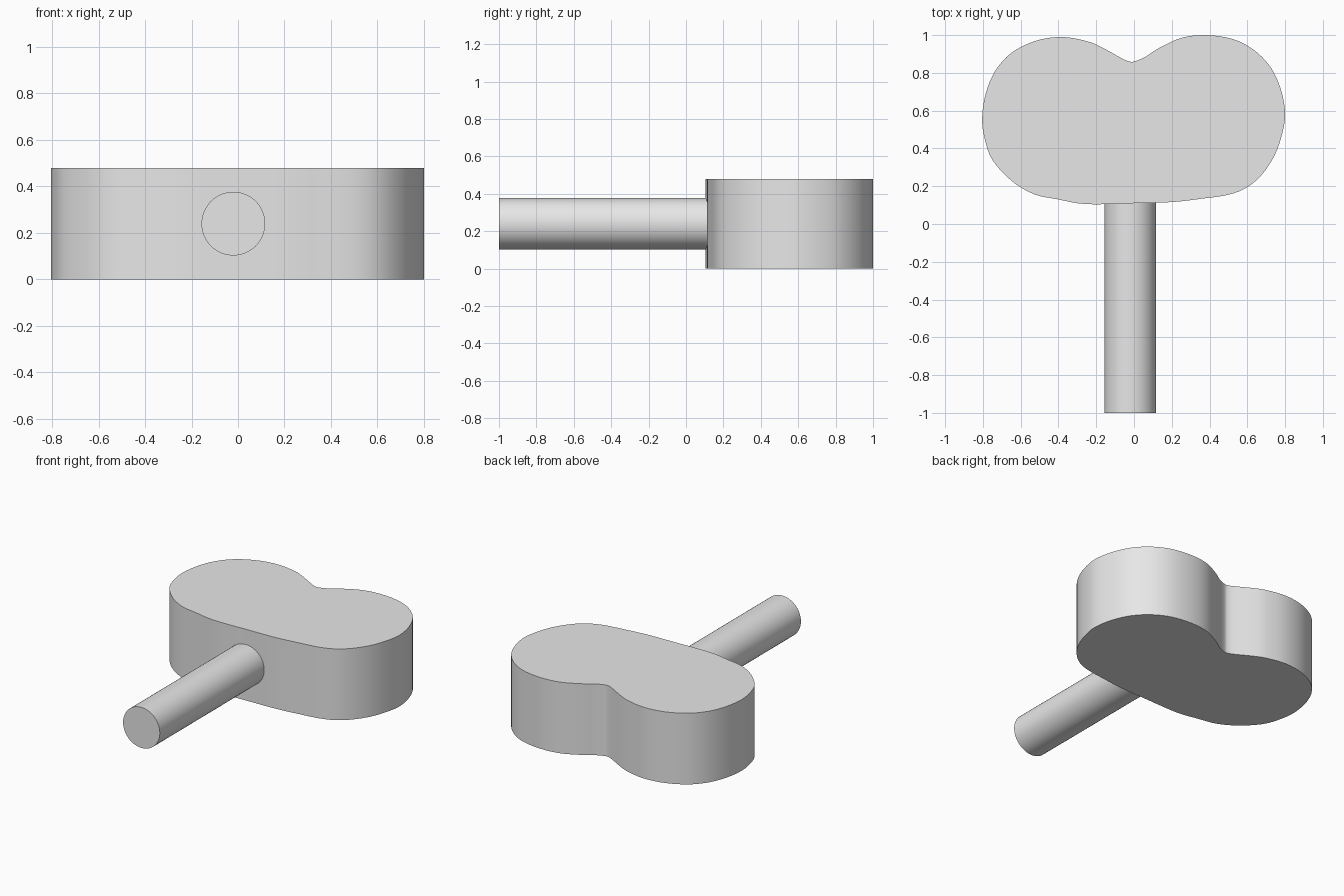
import bpy, bmesh, math
from mathutils import Vector, Matrix

cube = bpy.data.objects.get("Cube")
if cube:
    bpy.data.objects.remove(cube, do_unlink=True)

grey = bpy.data.materials.new("light_grey")
grey.use_nodes = True
grey.diffuse_color = (0.8, 0.8, 0.8, 1)
grey.node_tree.nodes["Principled BSDF"].inputs["Base Color"].default_value = grey.diffuse_color


def finish(name, bm):
    """Turn a bmesh into a smooth-shaded object with crisp rims."""
    bmesh.ops.recalc_face_normals(bm, faces=bm.faces)
    mesh = bpy.data.meshes.new(name)
    bm.to_mesh(mesh)
    bm.free()
    mesh.materials.append(grey)
    obj = bpy.data.objects.new(name, mesh)
    bpy.context.collection.objects.link(obj)
    bpy.ops.object.select_all(action='DESELECT')
    obj.select_set(True)
    bpy.context.view_layer.objects.active = obj
    bpy.ops.object.shade_smooth_by_angle(angle=math.radians(35))
    return obj


def smooth_loop(points, steps):
    """Closed Catmull-Rom curve through the points."""
    pts = [Vector(p) for p in points]
    n = len(pts)
    loop = []
    for i in range(n):
        a, b, c, d = (pts[(i + k) % n] for k in (-1, 0, 1, 2))
        for s in range(steps):
            t = s / steps
            loop.append(0.5 * (2 * b + (c - a) * t + (2 * a - 5 * b + 4 * c - d) * t**2
                               + (3 * b - a - 3 * c + d) * t**3))
    return loop


# Head: two-lobed outline with a notch at the back, extruded upwards
outline = [
    (0, .86), (.06, .885), (.13, .93), (.25, .985), (.38, 1), (.52, .98),
    (.63, .925), (.72, .835), (.775, .72), (.8, .59), (.785, .48), (.745, .365),
    (.68, .265), (.6, .195), (.5, .155), (.35, .133), (.2, .116), (0, .11),
    (-.25, .105), (-.4, .13), (-.53, .158), (-.65, .23), (-.75, .34),
    (-.79, .45), (-.804, .56), (-.785, .69), (-.735, .81), (-.65, .905),
    (-.52, .97), (-.38, .99), (-.25, .968), (-.17, .935), (-.07, .88), (-.03, .862),
]
height = 0.48
bm = bmesh.new()
base = bm.faces.new([bm.verts.new((p.x, p.y, 0)) for p in smooth_loop(outline, 4)])
top = bmesh.ops.extrude_face_region(bm, geom=[base], use_keep_orig=True)
bmesh.ops.translate(bm, vec=(0, 0, height),
                    verts=[v for v in top["geom"] if isinstance(v, bmesh.types.BMVert)])
finish("head", bm)

# Handle: round rod running forward from the flat side of the head
front, back = -1.0, 0.14
bm = bmesh.new()
bmesh.ops.create_cone(
    bm, cap_ends=True, segments=48, radius1=0.137, radius2=0.137, depth=back - front,
    matrix=Matrix.Translation((-0.02, (front + back) / 2, height / 2))
    @ Matrix.Rotation(math.pi / 2, 4, 'X'))
finish("handle", bm)
